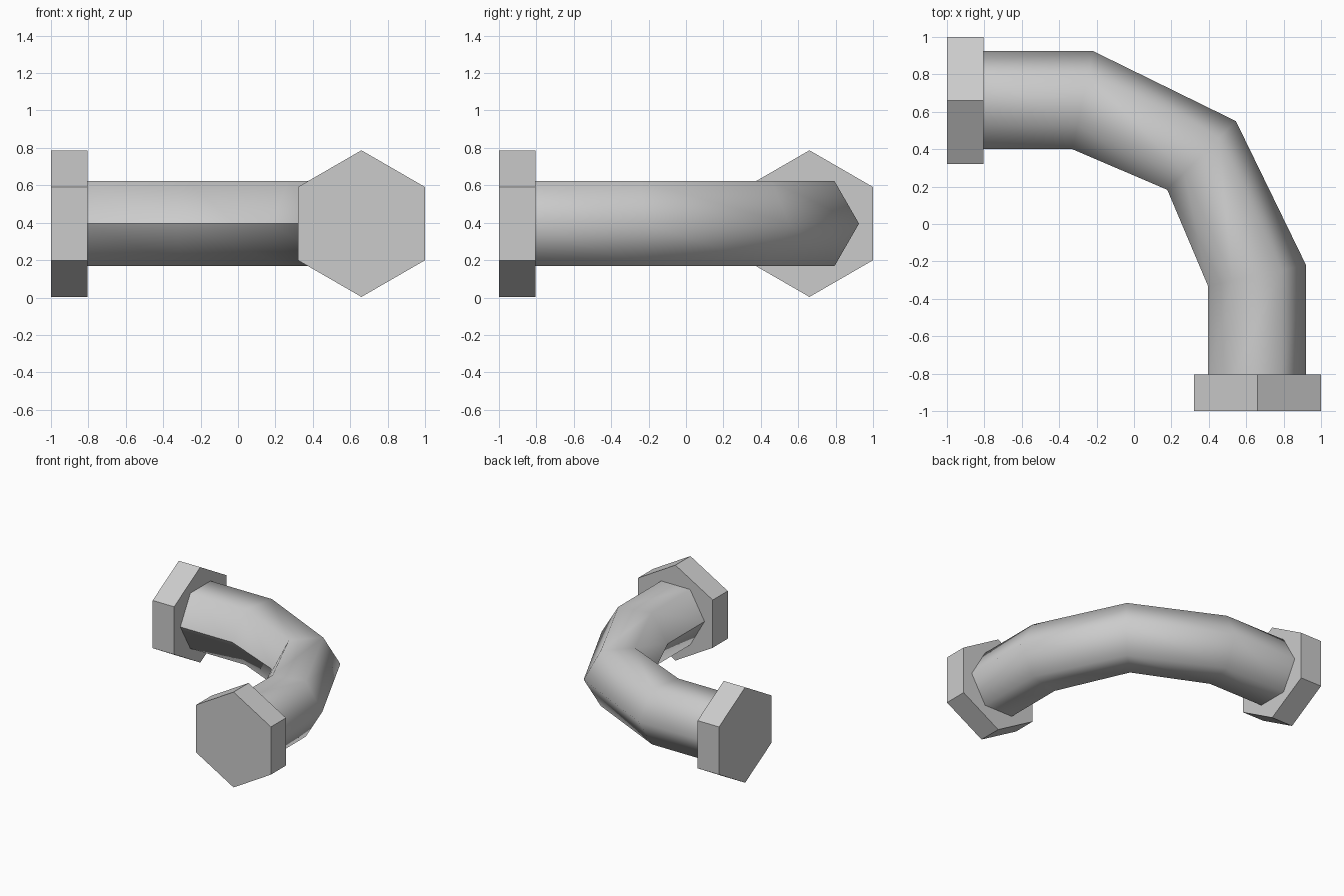
import bpy, bmesh, math
from mathutils import Vector, Matrix

cube = bpy.data.objects.get("Cube")
if cube:
    bpy.data.objects.remove(cube)

MID_Z, AXIS, SIDES = 0.395, 0.66, 6

metal = bpy.data.materials.new("light grey metal")
metal.use_nodes = True
metal.diffuse_color = (0.6, 0.6, 0.6, 1)
metal.node_tree.nodes["Principled BSDF"].inputs["Base Color"].default_value = (0.6, 0.6, 0.6, 1)


def finish(name, bm):
    bmesh.ops.recalc_face_normals(bm, faces=bm.faces)
    mesh = bpy.data.meshes.new(name)
    bm.to_mesh(mesh)
    bm.free()
    mesh.materials.append(metal)
    obj = bpy.data.objects.new(name, mesh)
    bpy.context.collection.objects.link(obj)
    return obj


# Six-sided bent pipe: each ring spans an outer and an inner bend point
def build_pipe(stations):
    bm = bmesh.new()
    rings = []
    for outer, inner in stations:
        outer, inner = Vector((*outer, MID_Z)), Vector((*inner, MID_Z))
        centre, half = (outer + inner) / 2, (outer - inner) / 2
        ring = []
        for i in range(SIDES):
            a = math.tau * i / SIDES
            up = Vector((0, 0, 0.263 * math.sin(a)))
            ring.append(bm.verts.new(centre + half * math.cos(a) + up))
        rings.append(ring)
    for r, s in zip(rings, rings[1:]):
        for i in range(SIDES):
            j = (i + 1) % SIDES
            bm.faces.new((r[i], r[j], s[j], s[i])).smooth = True
        # Crease along the inside of the bend
        bm.edges.get((r[SIDES // 2], s[SIDES // 2])).smooth = False
    return finish("bent_pipe", bm)


build_pipe([
    ((-0.82, 0.925), (-0.82, 0.4)),
    ((-0.22, 0.925), (-0.33, 0.4)),
    ((0.545, 0.55), (0.178, 0.183)),
    ((0.92, -0.22), (0.395, -0.33)),
    ((0.92, -0.82), (0.395, -0.82)),
])


# Hexagonal end nuts, a corner pointing up
def build_nut(name, location, turn):
    bm = bmesh.new()
    bmesh.ops.create_cone(bm, cap_ends=True, segments=SIDES,
                          radius1=0.392, radius2=0.392, depth=0.195)
    # Lay the prism along y with a corner at the top, then turn it to its pipe end
    spin = Matrix.Rotation(turn, 4, 'Z') @ Matrix.Rotation(math.pi / 2, 4, 'X')
    bmesh.ops.transform(bm, matrix=Matrix.Translation(location) @ spin, verts=bm.verts)
    return finish(name, bm)


build_nut("front_nut", (AXIS, -0.9025, MID_Z), 0)
build_nut("side_nut", (-0.9025, AXIS, MID_Z), math.pi / 2)
